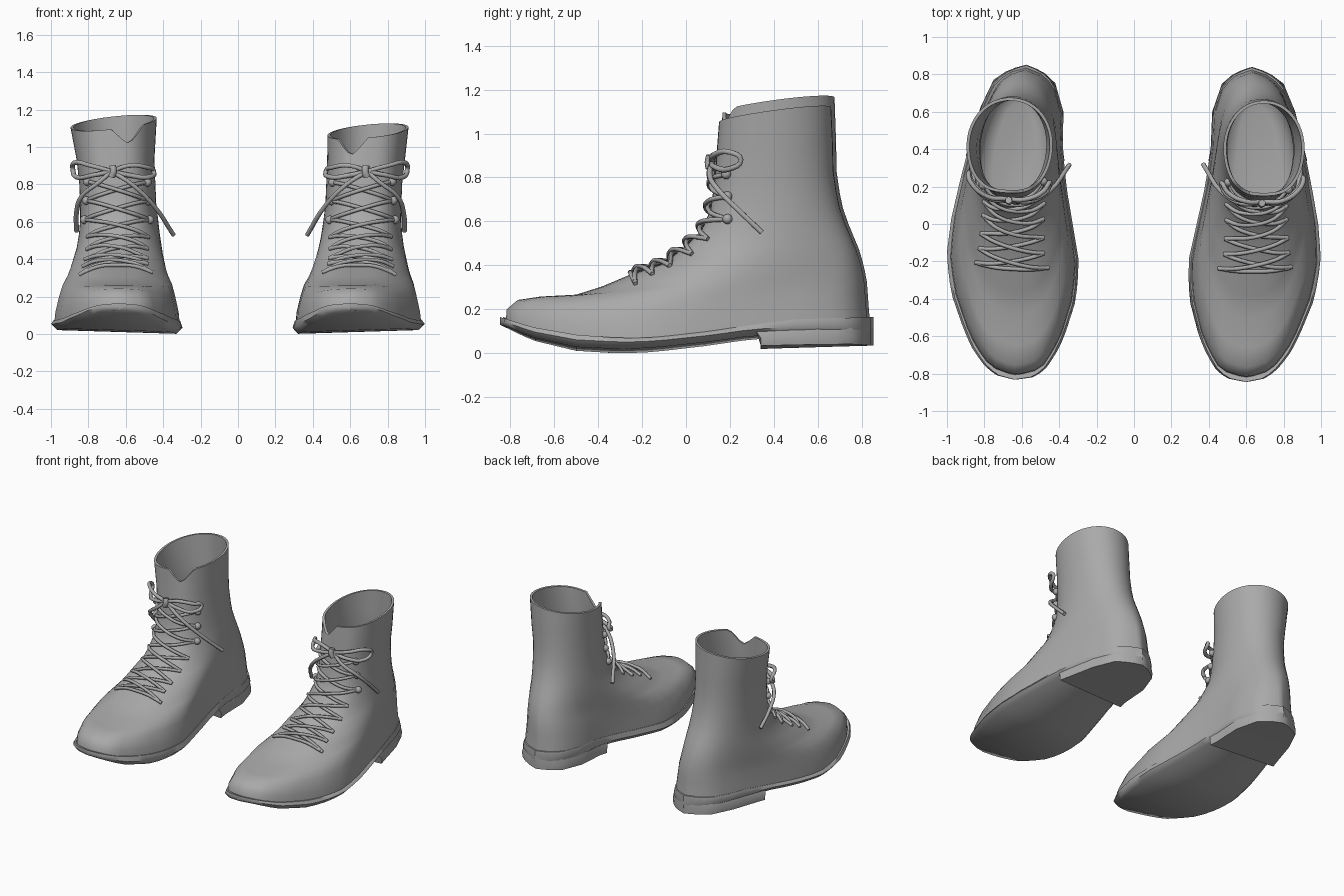
import bpy, bmesh, math
from mathutils import Vector, Matrix
from mathutils.bvhtree import BVHTree

if "Cube" in bpy.data.objects:
    bpy.data.objects.remove(bpy.data.objects["Cube"])

grey = bpy.data.materials.new("grey leather")
grey.diffuse_color = (0.4, 0.4, 0.4, 1)
grey.use_nodes = True
grey.node_tree.nodes["Principled BSDF"].inputs["Base Color"].default_value = grey.diffuse_color
N = 48

# Plan outline of the foot: y, centre x, half width
PLAN = [(-.845, .60, 0), (-.83, .60, .09), (-.79, .60, .155), (-.7, .61, .22), (-.6, .615, .268),
        (-.4, .63, .335), (-.2, .645, .355), (0, .66, .325), (.2, .665, .285), (.4, .66, .25),
        (.6, .64, .222), (.75, .635, .165), (.81, .63, .09), (.84, .63, 0)]
# Sole side profile: y, bottom z, top z
SOLE = [(-.845, .13, .165), (-.7, .06, .12), (-.5, .012, .085), (-.3, 0, .07), (-.15, .006, .072),
        (.1, .035, .1), (.3, .065, .13), (.5, .07, .155), (.84, .07, .165)]
# Upper sections: front y, front z, back y, back z, half width, centre x, foot shape, sole follow
RINGS = [(-.82, .15, .825, .15, .338, .65, 1, 1), (-.815, .21, .82, .2, .332, .65, 1, .95),
         (-.765, .258, .815, .27, .312, .65, .9, .6), (-.66, .277, .81, .33, .295, .655, .8, .35),
         (-.5, .275, .8, .38, .275, .66, .65, .1), (-.38, .305, .79, .42, .26, .66, .5, 0),
         (-.25, .36, .775, .47, .245, .66, .35, 0), (-.1, .41, .75, .53, .23, .66, .2, 0),
         (0, .49, .725, .59, .217, .662, .1, 0), (.07, .56, .7, .66, .208, .665, 0, 0),
         (.11, .65, .685, .73, .203, .67, 0, 0), (.13, .78, .67, .83, .203, .675, 0, 0),
         (.14, .92, .668, .95, .208, .685, 0, 0), (.15, 1.05, .66, 1.12, .217, .695, 0, 0)]


def table(rows, y, col):
    if y <= rows[0][0]:
        return rows[0][col]
    for a, b in zip(rows, rows[1:]):
        if y <= b[0]:
            return a[col] + (b[col] - a[col]) * (y - a[0]) / (b[0] - a[0])
    return rows[-1][col]


def mesh_object(name, verts, faces, angle):
    bm = bmesh.new()
    vs = [bm.verts.new(v) for v in verts]
    for f in faces:
        bm.faces.new([vs[i] for i in f])
    bmesh.ops.remove_doubles(bm, verts=bm.verts, dist=1e-5)
    bmesh.ops.recalc_face_normals(bm, faces=bm.faces)
    me = bpy.data.meshes.new(name)
    bm.to_mesh(me)
    bm.free()
    ob = bpy.data.objects.new(name, me)
    bpy.context.collection.objects.link(ob)
    me.materials.append(grey)
    bpy.ops.object.select_all(action='DESELECT')
    ob.select_set(True)
    bpy.context.view_layer.objects.active = ob
    bpy.ops.object.shade_smooth_by_angle(angle=math.radians(angle))
    return ob


def section(ring, inset=0.0, notch=0.0, tilt=0.0):
    yf, zf, yb, zb, hw, xc, foot, follow = ring
    yf, yb, hw = yf + inset, yb - inset, hw - inset
    pts = []
    for i in range(N):
        u = 2 * math.pi * i / N
        t = (1 - math.cos(u)) / 2
        y = yf + (yb - yf) * t
        plan_y = -.845 + 1.685 * t
        s = abs(math.sin(u)) ** (.72 if t < .5 else .95)   # flatter across the front
        shape = foot * table(PLAN, plan_y, 2) / .355 + (1 - foot) * s
        cx = foot * table(PLAN, plan_y, 1) + (1 - foot) * xc
        x = cx + math.copysign(hw * shape, math.sin(u))
        z = zf + (zb - zf) * t + follow * (table(SOLE, y, 2) - .165) + tilt * (x - xc)
        d = abs(u - (2 * math.pi - .3))            # V notch at the collar front
        z -= notch * max(0, 1 - d / .42)
        pts.append((x, y, z))
    return pts


def make_upper(extra, tilt):
    top = list(RINGS[-1])
    top[1] += extra
    top[3] += extra
    top[4] += extra * .3
    loops = [section(r) for r in RINGS[:-1]]
    loops += [section(top, 0, .09, tilt), section(top, .016, .09, tilt)]
    loops += [section(r, .022) for r in RINGS[-2:5:-1]]
    for inset, z in ((.03, .24), (.06, .185), (.12, .165)):    # rounded insole
        loops.append(section((-.2, z, .76, z + .01, .24, .66, .3, 0), inset))
    verts = [p for l in loops for p in l]
    faces = [(k * N + i, k * N + (i + 1) % N, (k + 1) * N + (i + 1) % N, (k + 1) * N + i)
             for k in range(len(loops) - 1) for i in range(N)]
    last = (len(loops) - 1) * N
    faces += [(i, (i + 1) % N, N - i - 1, (N - i) % N) if 0 < i < N // 2 - 1 else
              ((0, 1, N - 1) if i == 0 else (i, i + 1, N - i)) for i in range(N // 2)]
    faces.append(tuple(range(last, last + N)))
    return mesh_object("boot_upper", verts, faces, 60)


def slab(name, ys, low, high, edge=0.0, slant=0.0, angle=50):
    """Solid following the plan outline, bottom edge rounded and outer side a little raised."""
    verts = []
    for k, y in enumerate(ys):
        c, h = table(PLAN, y, 1), table(PLAN, y, 2)
        yb = y + (slant if k == 0 else 0)
        lo, hi = low(y), high(y)
        mid = lo + (hi - lo) * .45
        b, t = max(0, h - edge), max(0, h - .012)
        r = .02 * h / .355
        verts += [(c - b, yb, lo), (c - h, yb, mid), (c - t, y, hi),
                  (c + t, y, hi), (c + h, yb, mid + r), (c + b, yb, lo + r)]
    faces = [(6 * k + j, 6 * k + (j + 1) % 6, 6 * k + 6 + (j + 1) % 6, 6 * k + 6 + j)
             for k in range(len(ys) - 1) for j in range(6)]
    e = 6 * len(ys) - 6
    faces += [tuple(range(6)), tuple(range(e, e + 6))]
    return mesh_object(name, verts, faces, angle)


def cord(name, paths, radius=.011):
    cu = bpy.data.curves.new(name, 'CURVE')
    cu.dimensions = '3D'
    cu.bevel_depth, cu.bevel_resolution, cu.resolution_u = radius, 1, 4
    cu.use_fill_caps = True
    for pts in paths:
        sp = cu.splines.new('BEZIER')
        sp.bezier_points.add(len(pts) - 1)
        for bp, p in zip(sp.bezier_points, pts):
            bp.co = p
            bp.handle_left_type = bp.handle_right_type = 'AUTO'
    cu.materials.append(grey)
    ob = bpy.data.objects.new(name, cu)
    bpy.context.collection.objects.link(ob)
    return ob


def build_boot(side, matrix, extra, tilt):
    upper = make_upper(extra, tilt)
    parts = [upper]
    ys = [-.0025 - .8425 * math.cos(math.pi * k / 30) for k in range(31)]
    parts.append(slab("sole", ys, lambda y: table(SOLE, y, 1), lambda y: table(SOLE, y, 2), .03, 0, 60))
    heel_ys = [.32, .4, .5, .6, .68, .75, .79, .82, .84]
    parts.append(slab("heel", heel_ys, lambda y: .02 + .03 * (y - .32), lambda y: .1 + .05 * (y - .32),
                      .004, .02))

    # Lacing, laid onto the upper
    tree = BVHTree.FromObject(upper, bpy.context.evaluated_depsgraph_get())
    rows = [(-.25, .36, .19), (-.17, .39, .175), (-.09, .42, .17), (-.01, .48, .165), (.05, .54, .165),
            (.1, .62, .175), (.125, .72, .165), (.135, .82, .16)]

    def on_upper(x, y, z, lift):
        k = min(1, max(0, (z - .36) / .25))
        n = Vector((0, -.4 - .6 * k, .9 - .8 * k)).normalized()
        p = Vector((x, y, z))
        hit = tree.ray_cast(p + n * .4, -n)[0]
        return (hit or p) + n * lift

    paths = [[on_upper(.64 + s * .19, -.25, .36, .01) for s in (-1, -.5, 0, .5, 1)]]
    for a, b in zip(rows, rows[1:]):
        for s in (-1, 1):
            path = []
            for k in range(7):
                f = k / 6
                y, z, w = (a[j] + (b[j] - a[j]) * f for j in range(3))
                lift = .008 + (.018 if s > 0 else .006) * math.sin(math.pi * f)
                path.append(on_upper(.655 + .01 * (z > .6) + s * w * (2 * f - 1), y, z, lift))
            paths.append(path)
    parts.append(cord("crossed_laces", paths))

    # Lace hooks
    bm = bmesh.new()
    for y, z, w in rows[5:]:
        for s in (-1, 1):
            at = Matrix.Translation(on_upper(.665 + s * w, y, z, .012))
            bmesh.ops.create_uvsphere(bm, u_segments=12, v_segments=8, radius=.023, matrix=at)
    me = bpy.data.meshes.new("lace_hooks")
    bm.to_mesh(me)
    bm.free()
    me.materials.append(grey)
    me.shade_smooth()
    hooks = bpy.data.objects.new("lace_hooks", me)
    bpy.context.collection.objects.link(hooks)
    parts.append(hooks)

    # Bow with two loops, two tails and a knot
    k = (.69, .118, .87)
    bow = [[k, (.8, .125, .9), (.895, .2, .915), (.905, .25, .88), (.885, .2, .84), (.79, .125, .85), k],
           [k, (.6, .12, .9), (.5, .17, .89), (.47, .22, .87), (.49, .16, .84), (.6, .12, .85), k],
           [k, (.58, .108, .8), (.47, .17, .69), (.37, .32, .53)],
           [k, (.76, .108, .81), (.85, .15, .74), (.885, .24, .65), (.89, .345, .55)]]
    parts.append(cord("bow", bow, .013))
    parts.append(cord("bow_knot", [[(.685, .112, .9), (.68, .105, .87), (.69, .11, .84)]], .02))

    for ob in parts:
        ob.name = side + "_" + ob.name
        ob.data.transform(matrix)
        if ob.type == 'MESH' and matrix.determinant() < 0:
            ob.data.flip_normals()


build_boot("right", Matrix.Identity(4), 0, .1)
left = (Matrix.Translation((.008, .012, 0)) @ Matrix.Translation((-.615, 0, 0)) @ Matrix.Rotation(-.055, 4, 'Z')
        @ Matrix.Translation((.615, 0, 0)) @ Matrix.Scale(-1, 4, (1, 0, 0)))
build_boot("left", left, .045, -.1)
